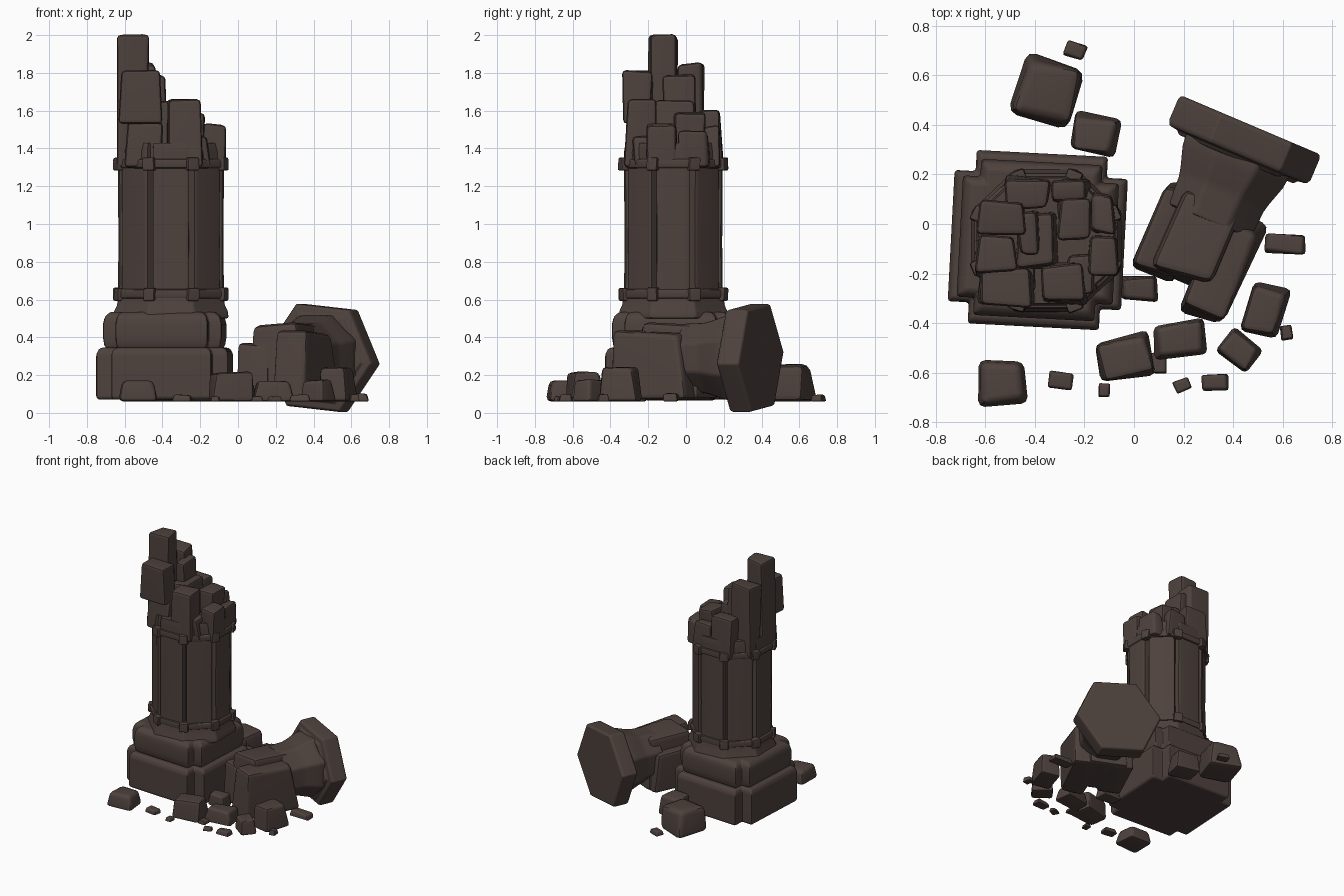
import bpy, bmesh, math, random
from mathutils import Matrix, Vector

if "Cube" in bpy.data.objects:
    bpy.data.objects.remove(bpy.data.objects["Cube"])

random.seed(4)
stone = bpy.data.materials.new("dark_brown_stone")
stone.diffuse_color = (0.075, 0.053, 0.046, 1)
stone.use_nodes = True
stone.node_tree.nodes["Principled BSDF"].inputs["Base Color"].default_value = stone.diffuse_color


def finish(name, bm, matrix, bevel, segments=2):
    """Round the sharp edges, smooth the shading and link the object."""
    bmesh.ops.recalc_face_normals(bm, faces=bm.faces)
    if bevel:
        edges = [e for e in bm.edges if len(e.link_faces) == 2 and e.calc_face_angle(0) > 0.45]
        bmesh.ops.bevel(bm, geom=edges, offset=bevel, segments=segments, profile=0.5,
                        affect='EDGES', clamp_overlap=True)
    me = bpy.data.meshes.new(name)
    bm.to_mesh(me)
    bm.free()
    me.materials.append(stone)
    me.shade_smooth()
    me.set_sharp_from_angle(angle=math.radians(40))
    ob = bpy.data.objects.new(name, me)
    ob.matrix_world = matrix
    bpy.context.collection.objects.link(ob)
    wn = ob.modifiers.new("weighted_normal", 'WEIGHTED_NORMAL')
    wn.keep_sharp = True
    return ob


def loft(name, outline, levels, matrix, bevel=0.0):
    """Stack scaled copies of an outline; levels are (z, scale)."""
    bm = bmesh.new()
    rings = [[bm.verts.new((x * s, y * s, z)) for x, y in outline] for z, s in levels]
    n = len(outline)
    for a, b in zip(rings, rings[1:]):
        for i in range(n):
            bm.faces.new((a[i], a[(i + 1) % n], b[(i + 1) % n], b[i]))
    bm.faces.new(rings[0][::-1])
    bm.faces.new(rings[-1])
    return finish(name, bm, matrix, bevel)


def block(name, lo, hi, matrix=Matrix(), taper=1.0, jitter=0.01, bevel=0.02):
    """Worn stone block between two corners."""
    lo, hi = Vector(lo), Vector(hi)
    mid, size = (lo + hi) / 2, hi - lo
    bm = bmesh.new()
    bmesh.ops.create_cube(bm, size=1)
    for v in bm.verts:
        top = v.co.z > 0
        k = taper if top else 1
        v.co = Vector((v.co.x * size.x * k, v.co.y * size.y * k, v.co.z * size.z))
        v.co += Vector((random.uniform(-1, 1), random.uniform(-1, 1),
                        random.uniform(-1.5, 0) if top else 0)) * jitter
    return finish(name, bm, matrix @ Matrix.Translation(mid), bevel)


def ngon(n, r, turn=0.0, sy=1.0):
    return [(r * math.cos(turn + math.tau * i / n), sy * r * math.sin(turn + math.tau * i / n))
            for i in range(n)]


def notched(h, c):
    """Square outline with its corners cut out in a step."""
    quarter = [(h, h - c), (h - c, h - c), (h - c, h)]
    pts = []
    for k in range(4):
        ca, sa = (1, 0, -1, 0)[k], (0, 1, 0, -1)[k]
        pts += [(x * ca - y * sa, x * sa + y * ca) for x, y in quarter]
    return pts


# Standing column: plinth, cushion and collar
base = Matrix.Translation((-0.388, -0.065, 0)) @ Matrix.Rotation(math.radians(-3), 4, 'Z')
loft("plinth", notched(0.35, 0.085),
     [(0.07, 0.98), (0.09, 1), (0.30, 1), (0.325, 0.985), (0.345, 0.94)], base, 0.012)
loft("cushion", notched(0.315, 0.07),
     [(0.33, 0.93), (0.36, 0.98), (0.40, 1), (0.47, 1), (0.51, 0.97), (0.535, 0.88)], base, 0.012)
shaft_m = Matrix.Translation((-0.355, -0.067, 0))
loft("collar", ngon(8, 0.325, math.pi / 8, 0.95),
     [(0.50, 1.02), (0.54, 1.0), (0.57, 0.95), (0.62, 0.93)], shaft_m, 0.012)

# Shaft with grooves between its eight faces
outline = []
for k in range(8):
    a = k * math.pi / 4
    for ap, t in ((0.272, -0.095), (0.281, -0.078), (0.281, 0.078), (0.272, 0.095)):
        outline.append((ap * math.cos(a) - t * math.sin(a), 0.93 * (ap * math.sin(a) + t * math.cos(a))))
    g = a + math.pi / 8
    outline.append((0.25 * math.cos(g), 0.93 * 0.25 * math.sin(g)))
loft("shaft", outline, [(0.55, 1), (0.9, 0.99), (1.38, 1), (1.43, 0.97)], shaft_m)

# Two bands with studs at the corners
for label, z in (("lower", 0.605), ("upper", 1.295)):
    loft(label + "_band", ngon(8, 0.315, math.pi / 8, 0.94), [(z, 1), (z + 0.05, 1)], shaft_m, 0.012)
    for k in range(8):
        m = shaft_m @ Matrix.Diagonal((1, 0.95, 1, 1)) @ Matrix.Rotation((k + 0.5) * math.pi / 4, 4, 'Z')
        block(f"{label}_band_stud_{k}", (0.27, -0.032, z - 0.012), (0.32, 0.032, z + 0.06), m,
              jitter=0.004, bevel=0.01)

# Broken top: x range, y range, bottom, top
for i, (x0, x1, y0, y1, z0, z1) in enumerate([
        (-0.64, -0.475, -0.205, -0.04, 1.30, 2.01), (-0.635, -0.43, -0.04, 0.10, 1.30, 1.86),
        (-0.63, -0.405, -0.335, -0.18, 1.53, 1.82), (-0.60, -0.40, -0.29, -0.10, 1.30, 1.55),
        (-0.385, -0.195, -0.325, -0.16, 1.30, 1.67), (-0.19, -0.07, -0.21, -0.05, 1.30, 1.54),
        (-0.18, -0.075, -0.04, 0.12, 1.30, 1.50), (-0.31, -0.18, -0.07, 0.10, 1.30, 1.60),
        (-0.34, -0.18, 0.08, 0.19, 1.30, 1.53), (-0.52, -0.34, 0.06, 0.19, 1.30, 1.61),
        (-0.47, -0.31, -0.18, 0.04, 1.30, 1.66), (-0.27, -0.15, -0.28, -0.12, 1.30, 1.48),
        (-0.47, -0.38, -0.12, 0.06, 1.30, 1.80)]):
    block(f"broken_top_{i}", (x0, y0, z0), (x1, y1, z1), taper=0.94, jitter=0.014, bevel=0.022)

# Fallen capital and neck, lofted along the lying axis
turn = Matrix.Rotation(math.radians(-23), 4, 'Z')
lying = Matrix.Translation((0.445, 0.34, 0.291)) @ turn
axis = lying @ Matrix.Rotation(math.radians(-90), 4, 'X')
loft("fallen_capital", ngon(6, 0.314, math.radians(6)),
     [(-0.085, 0.82), (-0.07, 0.84), (-0.065, 0.97), (-0.045, 1), (0.05, 1), (0.065, 0.97)], axis, 0.01)
loft("fallen_neck", ngon(8, 0.25, math.pi / 8),
     [(-0.36, 0.78), (-0.24, 0.80), (-0.20, 0.84), (-0.12, 0.95), (-0.06, 0.98)], axis, 0.015)

# Fallen shaft fragments lying next to each other
block("fallen_shaft_left", (-0.22, -0.65, -0.225), (-0.05, -0.26, 0.09), lying, 0.85, 0.02, 0.03)
block("fallen_shaft_middle", (-0.16, -0.64, -0.22), (0.13, -0.24, 0.195), lying, 0.8, 0.02, 0.035)
block("fallen_shaft_right", (0.01, -0.735, -0.22), (0.22, -0.28, 0.15), lying, 0.8, 0.02, 0.03)

# Rubble: centre x, y, width, depth, top height, turn in degrees
for i, (x, y, w, d, top, ang) in enumerate([
        (-0.35, 0.53, 0.27, 0.27, 0.28, -15), (-0.16, 0.36, 0.20, 0.16, 0.23, -10),
        (-0.235, 0.70, 0.09, 0.07, 0.10, -20), (-0.535, -0.64, 0.20, 0.19, 0.185, 0),
        (-0.295, -0.63, 0.10, 0.07, 0.10, -5), (-0.035, -0.54, 0.23, 0.17, 0.225, 12),
        (0.185, -0.465, 0.22, 0.14, 0.18, 8), (0.42, -0.51, 0.16, 0.13, 0.18, -35),
        (0.53, -0.35, 0.17, 0.22, 0.25, -15), (0.615, -0.44, 0.05, 0.06, 0.10, 10),
        (0.61, -0.08, 0.17, 0.085, 0.11, -4), (0.195, -0.65, 0.07, 0.05, 0.09, 20),
        (0.325, -0.64, 0.11, 0.07, 0.10, 0), (-0.12, -0.67, 0.045, 0.055, 0.09, 0),
        (0.02, -0.26, 0.16, 0.10, 0.16, 0), (0.10, -0.56, 0.06, 0.09, 0.09, 0)]):
    m = Matrix.Translation((x, y, 0)) @ Matrix.Rotation(math.radians(ang), 4, 'Z')
    block(f"rubble_{i}", (-w / 2, -d / 2, 0.06), (w / 2, d / 2, top), m, 0.82,
          0.08 * min(w, d), 0.14 * min(w, d))
